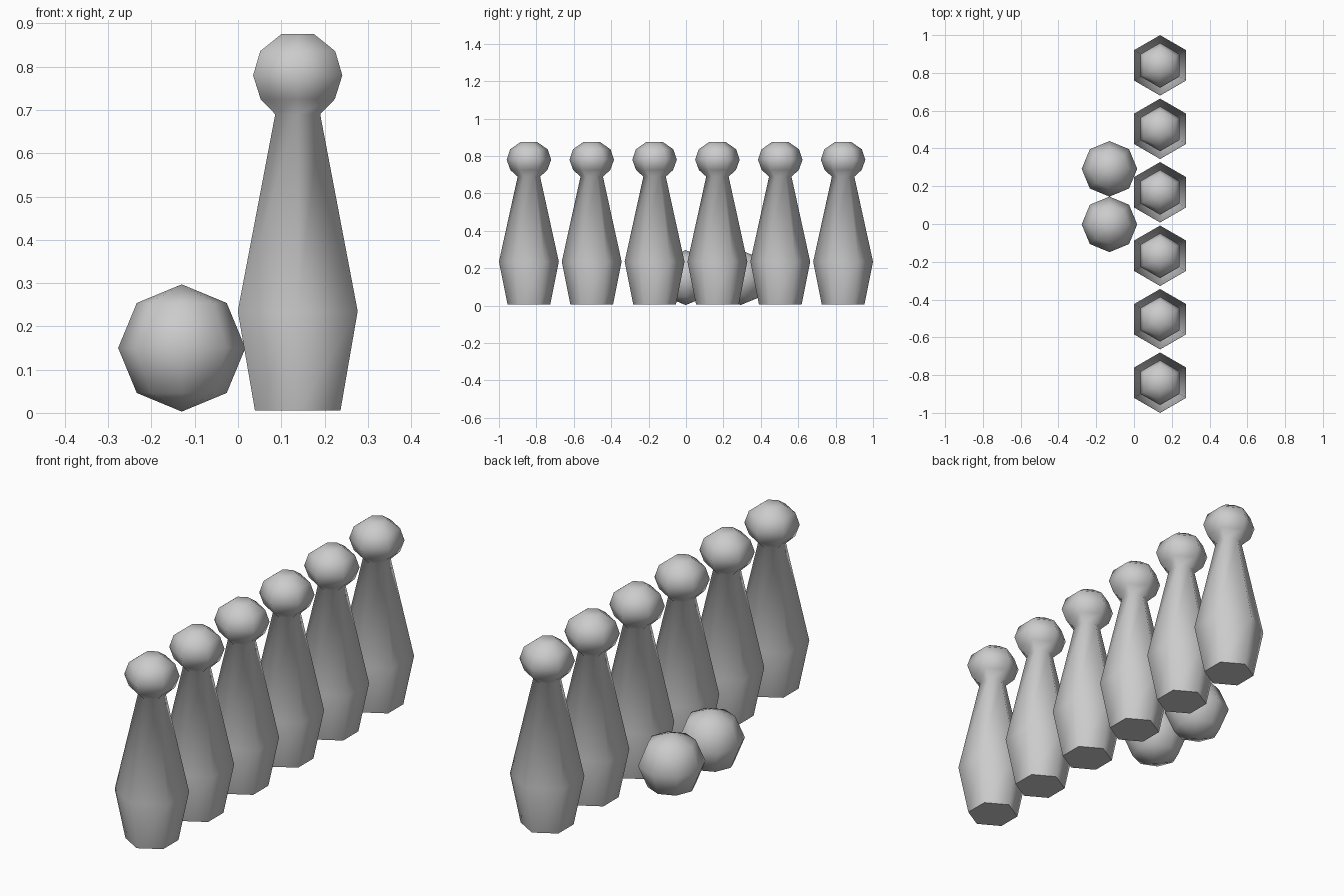
import bpy, bmesh, math
from mathutils import Matrix

cube = bpy.data.objects.get("Cube")
if cube:
    bpy.data.objects.remove(cube, do_unlink=True)

grey = bpy.data.materials.new("light_grey")
grey.use_nodes = True
colour = (0.6, 0.6, 0.6, 1)
grey.diffuse_color = colour
grey.node_tree.nodes["Principled BSDF"].inputs["Base Color"].default_value = colour


def add_object(name, bm, location, angle):
    bmesh.ops.recalc_face_normals(bm, faces=bm.faces)
    mesh = bpy.data.meshes.new(name)
    bm.to_mesh(mesh)
    bm.free()
    mesh.materials.append(grey)
    obj = bpy.data.objects.new(name, mesh)
    obj.location = location
    bpy.context.collection.objects.link(obj)
    bpy.ops.object.select_all(action="DESELECT")
    obj.select_set(True)
    bpy.context.view_layer.objects.active = obj
    bpy.ops.object.shade_smooth_by_angle(angle=math.radians(angle))
    return obj


def lathe(profile, sides):
    """Closed turned shape from (radius, height) pairs, corners at +y and -y."""
    bm = bmesh.new()
    rings = []
    for radius, z in profile:
        turns = [math.pi / 2 + math.tau * i / sides for i in range(sides)]
        rings.append([bm.verts.new((radius * math.cos(t), radius * math.sin(t), z)) for t in turns])
    for low, high in zip(rings, rings[1:]):
        for i in range(sides):
            j = (i + 1) % sides
            bm.faces.new((low[i], low[j], high[j], high[i]))
    bm.faces.new(rings[0][::-1])
    bm.faces.new(rings[-1])
    return bm


# Row of six-sided pins: tapered body and round head
pin_profile = [(0.114, 0.005), (0.16, 0.235), (0.06, 0.69), (0.099, 0.725),
               (0.119, 0.78), (0.1, 0.836), (0.044, 0.875)]
for n in range(6):
    add_object(f"pin_{n + 1}", lathe(pin_profile, 6), (0.138, -0.84 + 0.336 * n, 0), 65)

# Two faceted balls beside the row
for n in range(2):
    bm = bmesh.new()
    bmesh.ops.create_uvsphere(bm, u_segments=8, v_segments=4, radius=0.147, matrix=Matrix())
    add_object(f"ball_{n + 1}", bm, (-0.13, 0.294 * n - 0.002, 0.15), 80)
